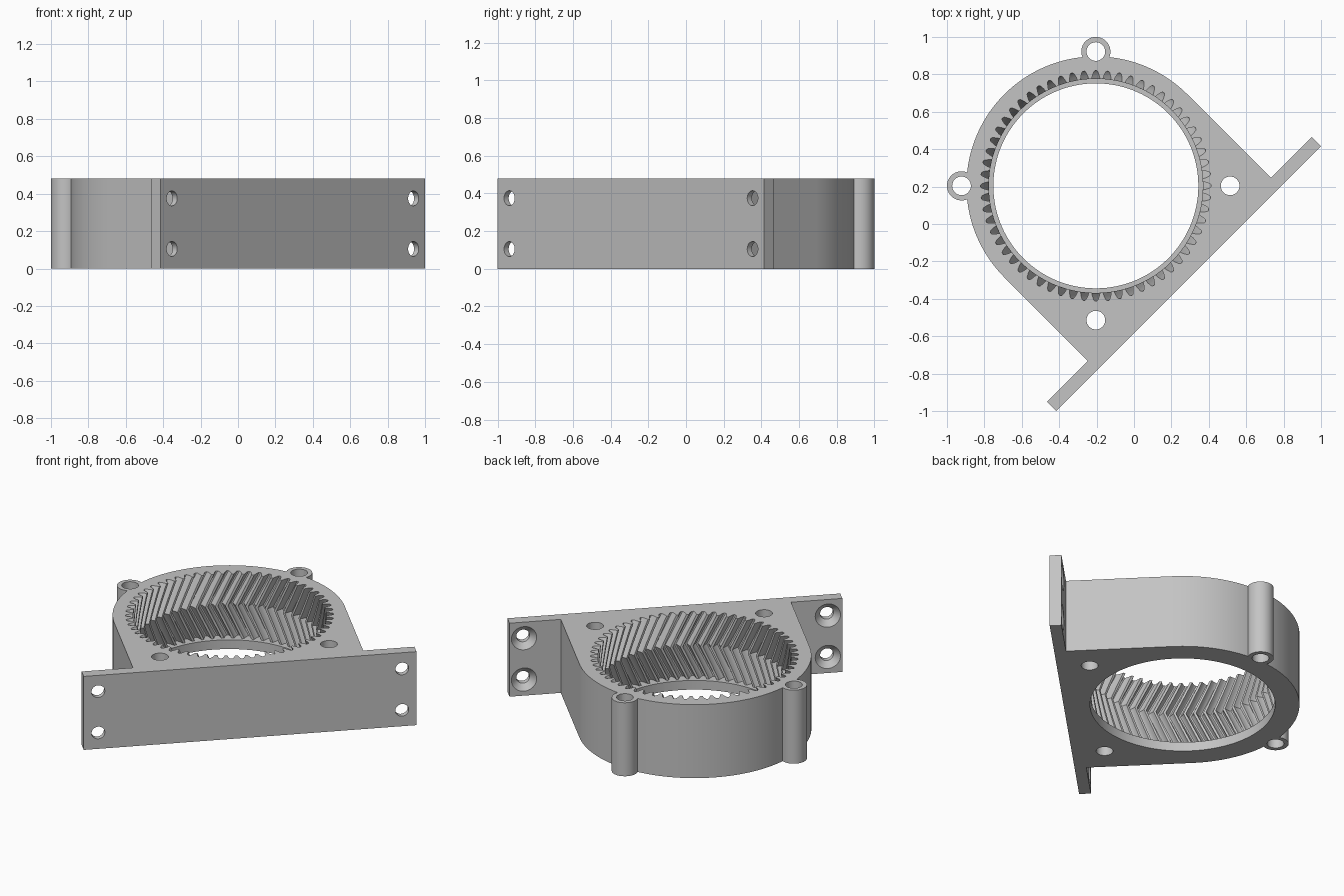
import bpy, bmesh
from math import sin, cos, pi, tau
from mathutils import Matrix, Vector

old = bpy.data.objects.get("Cube")
if old:
    bpy.data.objects.remove(old, do_unlink=True)

HEIGHT, OUTER = 0.48, 0.692      # housing height and ring radius
LUG_DIST = 0.718                 # ring centre to bolt holes
PLATE_IN, PLATE_OUT, PLATE_HALF = -0.632, -0.702, 1.0
LIP, TEETH = 0.06, 60

grey = bpy.data.materials.new("grey plastic")
grey.use_nodes = True
grey.diffuse_color = (0.55, 0.55, 0.55, 1)
grey.node_tree.nodes["Principled BSDF"].inputs["Base Color"].default_value = grey.diffuse_color


def stack(bm, loops):
    """Skin a stack of equal-length loops and cap both ends."""
    rings = [[bm.verts.new(p) for p in loop] for loop in loops]
    n = len(rings[0])
    for a, b in zip(rings, rings[1:]):
        for i in range(n):
            j = (i + 1) % n
            bm.faces.new((a[i], a[j], b[j], b[i]))
    bm.faces.new(rings[0][::-1])
    bm.faces.new(rings[-1])


def circle(r, n, x=0, y=0):
    return [(x + r * cos(tau * i / n), y + r * sin(tau * i / n)) for i in range(n)]


def prism(bm, outline, z0, z1):
    stack(bm, [[Vector((x, y, z)) for x, y in outline] for z in (z0, z1)])


def finish(bm, name, triangulate=False):
    bmesh.ops.recalc_face_normals(bm, faces=bm.faces[:])
    if triangulate:
        bmesh.ops.triangulate(bm, faces=bm.faces[:])
    mesh = bpy.data.meshes.new(name)
    bm.to_mesh(mesh)
    bm.free()
    ob = bpy.data.objects.new(name, mesh)
    bpy.context.collection.objects.link(ob)
    return ob


def combine(target, tool, operation):
    """Apply a boolean and discard the helper."""
    tool.hide_render = True
    mod = target.modifiers.new("boolean", 'BOOLEAN')
    mod.operation, mod.solver, mod.object = operation, 'EXACT', tool
    bpy.context.view_layer.objects.active = target
    bpy.ops.object.modifier_apply(modifier=mod.name)
    bpy.data.objects.remove(tool, do_unlink=True)


# Housing: half-round ring running straight into the mounting plate
right = [(PLATE_HALF, PLATE_OUT), (PLATE_HALF, PLATE_IN), (OUTER, PLATE_IN)]
arc = [(OUTER * cos(pi * i / 72), OUTER * sin(pi * i / 72)) for i in range(73)]
left = [(-x, y) for x, y in reversed(right)]
bm = bmesh.new()
prism(bm, right + arc + left, 0, HEIGHT)
housing = finish(bm, "ring_gear_housing")

# Bolt lugs on the round side
diag = LUG_DIST * cos(pi / 4)
bm = bmesh.new()
for s in (-1, 1):
    prism(bm, circle(0.078, 40, s * diag, diag), 0, HEIGHT)
combine(housing, finish(bm, "lugs"), 'UNION')

# Four vertical bolt holes
bm = bmesh.new()
for sx in (-1, 1):
    for sy in (-1, 1):
        prism(bm, circle(0.05, 32, sx * diag, sy * diag), -0.1, HEIGHT + 0.1)
combine(housing, finish(bm, "bolt_holes"), 'DIFFERENCE')

# Countersunk screw holes through the plate ends
bm = bmesh.new()
for x in (-0.913, 0.913):
    for z in (0.105, 0.375):
        stack(bm, [[Vector((x + a, y, z + b)) for a, b in circle(r, 32)]
                   for y, r in ((PLATE_IN + 0.03, 0.076), (PLATE_IN, 0.076),
                                (PLATE_IN - 0.035, 0.04), (PLATE_OUT - 0.05, 0.04))])
combine(housing, finish(bm, "screw_holes"), 'DIFFERENCE')

# Herringbone internal teeth: one tooth gap repeated, twisted to mid height and back
half_gap = [(-0.039, 0.572), (-0.031, 0.59), (-0.018, 0.61), (-0.008, 0.616)]
gap = half_gap + [(-a, r) for a, r in reversed(half_gap)]
middle = (LIP + HEIGHT) / 2
TWIST = 0.17 / (HEIGHT - middle)


def gear_loop(z):
    turn = TWIST * (HEIGHT - middle - abs(z - middle)) - pi / 4
    return [Vector((r * cos(t), r * sin(t), z))
            for k in range(TEETH) for a, r in gap
            for t in [k * tau / TEETH + a + turn]]


STEPS = 12
levels = [LIP + (HEIGHT - LIP) * i / STEPS for i in range(STEPS + 1)] + [HEIGHT + 0.03]
bm = bmesh.new()
stack(bm, [gear_loop(z) for z in levels])
combine(housing, finish(bm, "gear_cutter", True), 'DIFFERENCE')

# Round opening that leaves a thin lip under the teeth
bm = bmesh.new()
prism(bm, circle(0.548, 120), -0.1, LIP + 0.1)
combine(housing, finish(bm, "bore_cutter"), 'DIFFERENCE')

# Turn the plate to the front-left diagonal, shade and colour
housing.data.transform(Matrix.Translation((-0.204, 0.204, 0)) @ Matrix.Rotation(pi / 4, 4, 'Z'))
housing.data.materials.clear()
housing.data.materials.append(grey)
for poly in housing.data.polygons:
    poly.material_index = 0
bpy.ops.object.select_all(action='DESELECT')
housing.select_set(True)
bpy.context.view_layer.objects.active = housing
bpy.ops.object.shade_smooth_by_angle(angle=pi / 6)
